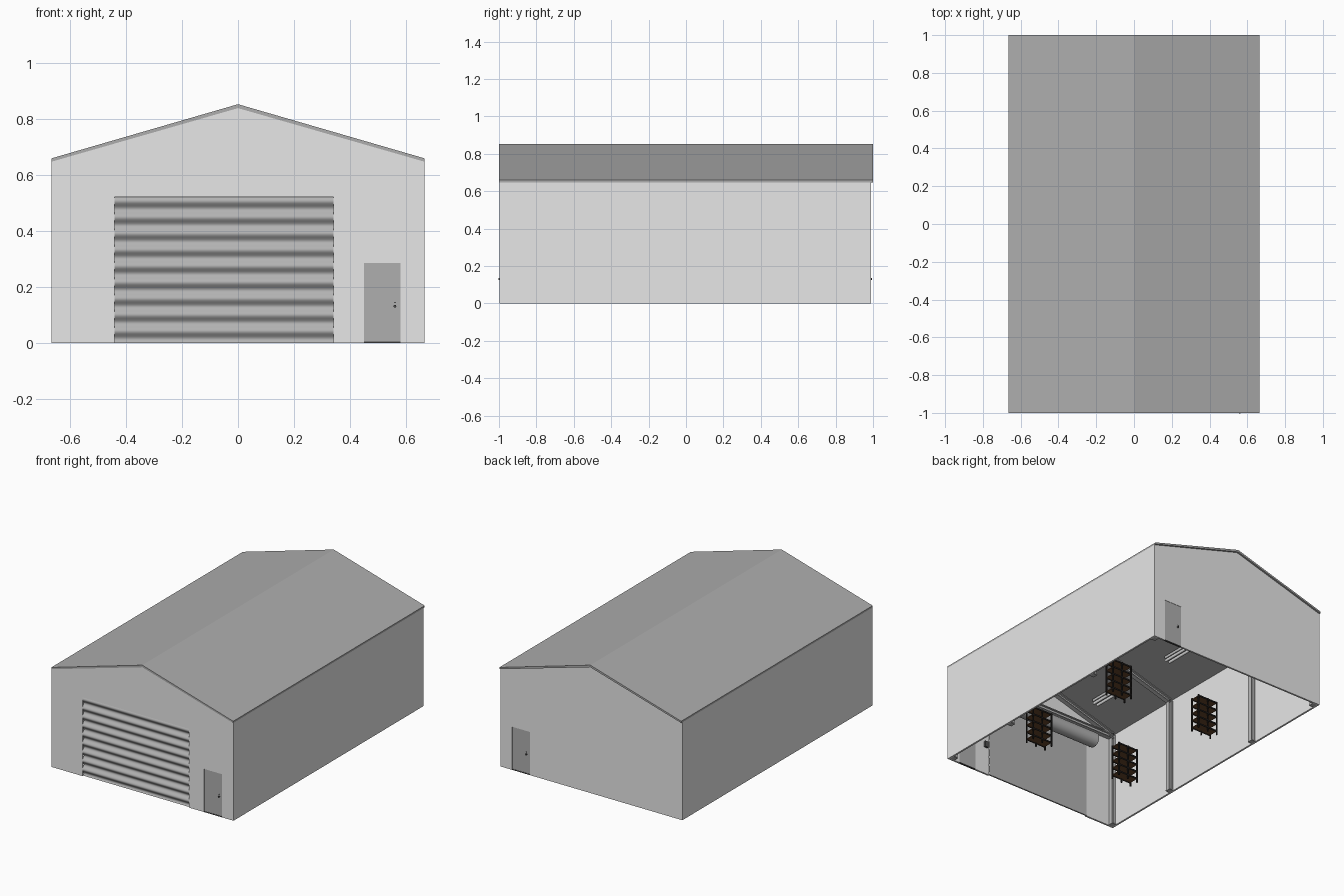
import bpy, bmesh, math
from mathutils import Vector

if "Cube" in bpy.data.objects:
    bpy.data.objects.remove(bpy.data.objects["Cube"])

def material(name, r, g, b):
    m = bpy.data.materials.new(name)
    m.diffuse_color = (r, g, b, 1)
    m.use_nodes = True
    m.node_tree.nodes["Principled BSDF"].inputs["Base Color"].default_value = m.diffuse_color
    return m

WALL = material("light grey wall", 0.8, 0.8, 0.8)
ROOF = material("mid grey roof", 0.42, 0.42, 0.42)
ROLL = material("grey roller door", 0.45, 0.45, 0.45)
DOOR = material("grey door", 0.43, 0.43, 0.43)
STEEL = material("steel grey", 0.5, 0.5, 0.5)
DARK = material("dark metal", 0.08, 0.08, 0.08)
POST = material("black post", 0.015, 0.013, 0.012)
BOARD = material("brown board", 0.13, 0.06, 0.025)
TUBE = material("white tube", 0.9, 0.9, 0.9)

def sweep(name, section, start, end, side, mat, smooth=False):
    """Extrude a closed 2D section from start to end; section u runs along side."""
    start, end, side = Vector(start), Vector(end), Vector(side)
    up = (end - start).normalized().cross(side)
    bm = bmesh.new()
    base = [bm.verts.new(start + side * u + up * v) for u, v in section]
    face = bm.faces.new(base)
    top = bmesh.ops.extrude_face_region(bm, geom=[face])["geom"]
    bmesh.ops.translate(bm, vec=end - start,
                        verts=[g for g in top if isinstance(g, bmesh.types.BMVert)])
    bmesh.ops.recalc_face_normals(bm, faces=bm.faces)
    me = bpy.data.meshes.new(name)
    bm.to_mesh(me)
    bm.free()
    me.materials.append(mat)
    ob = bpy.data.objects.new(name, me)
    bpy.context.collection.objects.link(ob)
    if smooth:
        bpy.context.view_layer.objects.active = ob
        bpy.ops.object.select_all(action='DESELECT')
        ob.select_set(True)
        bpy.ops.object.shade_smooth_by_angle(angle=math.radians(40))
    return ob

def prism_y(name, pts, y0, y1, mat):
    """Extrude an (x, z) outline along y."""
    # direction +y crossed with +x gives -z, so flip z
    return sweep(name, [(x, -z) for x, z in pts], (0, y0, 0), (0, y1, 0), (1, 0, 0), mat)

def box(name, x0, x1, y0, y1, z0, z1, mat):
    return prism_y(name, [(x0, z0), (x1, z0), (x1, z1), (x0, z1)], y0, y1, mat)

def circle(r, n):
    return [(r * math.cos(2 * math.pi * i / n), r * math.sin(2 * math.pi * i / n))
            for i in range(n)]

def i_section(w, h, t):
    a, b, c = w / 2, h / 2, t / 2
    return [(-a, -b), (a, -b), (a, -b + t), (c, -b + t), (c, b - t), (a, b - t),
            (a, b), (-a, b), (-a, b - t), (-c, b - t), (-c, -b + t), (-a, -b + t)]

W, EAVE, RIDGE, T = 0.665, 0.647, 0.838, 0.012
FRONT, BACK = -0.997, 0.988
GABLE = [(W, EAVE), (0, RIDGE), (-W, EAVE)]
DOOR_HOLE = [(0.45, 0), (0.45, 0.285), (0.58, 0.285), (0.58, 0)]
ROLL_HOLE = [(-0.44, 0), (-0.44, 0.52), (0.34, 0.52), (0.34, 0)]

# Shell: gable walls with door openings, side walls, folded roof
prism_y("front_wall", [(-W, 0)] + ROLL_HOLE + DOOR_HOLE + [(W, 0)] + GABLE,
        FRONT, FRONT + T, WALL)
prism_y("back_wall", [(-W, 0)] + DOOR_HOLE + [(W, 0)] + GABLE, BACK - T, BACK, WALL)
for s, n in ((-1, "left"), (1, "right")):
    x0, x1 = sorted((s * W, s * (W - T)))
    box(n + "_wall", x0, x1, FRONT + T, BACK - T, 0, EAVE, WALL)
prism_y("roof", GABLE + [(-W, EAVE + T), (0, RIDGE + 0.014), (W, EAVE + T)], -1, 1, ROOF)

# Roller door: corrugated sheet with a flat inner face
PITCH, STEPS = 0.058, 90
wave = []
for i in range(STEPS + 1):
    z = 0.52 * i / STEPS
    wave.append((-0.990 - 0.008 * math.sin(2 * math.pi * (z - 0.492) / PITCH), z))
profile = wave + [(-0.980, 0.52), (-0.980, 0)]
sweep("roller_door", profile, (-0.44, 0, 0), (0.34, 0, 0), (0, 1, 0), ROLL, True)

# Rolled-up drum, its brackets and the control box
sweep("door_drum", circle(0.048, 24), (-0.46, -0.93, 0.52), (0.36, -0.93, 0.52),
      (0, 1, 0), ROLL, True)
for x in (-0.467, 0.36):
    box("drum_bracket", x, x + 0.007, -0.985, -0.92, 0.50, 0.54, STEEL)
box("control_box", 0.355, 0.38, -0.985, -0.972, 0.185, 0.225, DARK)

# Personnel doors with sill, lock plate and lever on both faces
for label, ym, hx, d in (("front", FRONT + T / 2, 0.56, -1), ("back", BACK - T / 2, 0.475, 1)):
    box(label + "_door", 0.45, 0.58, ym - 0.004, ym + 0.004, 0.006, 0.285, DOOR)
    box(label + "_door_sill", 0.45, 0.58, ym - 0.006, ym + 0.006, 0, 0.006, DARK)
    for side in (-1, 1):
        face = ym + side * 0.004
        sweep(label + "_door_knob", circle(0.005, 12), (hx, face, 0.131),
              (hx, face + side * 0.008, 0.131), (1, 0, 0), DARK, True)
        ya, yb = sorted((face, face + side * 0.003))
        box(label + "_door_lock", hx - 0.003, hx + 0.003, ya, yb, 0.142, 0.147, DARK)

# Portal frames: columns, base plates and rafters
BEAM = i_section(0.03, 0.03, 0.005)
SLOPE = (RIDGE - EAVE) / W
XC = W - T - 0.016
for y in (-0.968, -0.42, 0.37, 0.958):
    for s in (-1, 1):
        top = EAVE + SLOPE * (W - XC) - 0.017
        sweep("column", BEAM, (s * XC, y, 0), (s * XC, y, top), (0, 1, 0), STEEL)
        box("base_plate", s * XC - 0.016, s * XC + 0.016, y - 0.018, y + 0.018, 0, 0.005, STEEL)
        sweep("rafter", BEAM, (s * XC, y, top), (0, y, RIDGE - 0.017), (0, 1, 0), STEEL)

# Horizontal tie beams against both gable walls
for y in (-0.968, 0.958):
    sweep("tie_beam", BEAM, (-XC, y, 0.625), (XC, y, 0.625), (0, 1, 0), STEEL)

# Twin-tube ceiling lights in every bay
for y in (-0.71, -0.02, 0.67):
    for s in (-1, 1):
        x = s * 0.38
        z = RIDGE - SLOPE * 0.38 - 0.022
        box("light_housing", x - 0.025, x + 0.025, y - 0.11, y + 0.11, z, z + 0.018, STEEL)
        for dx in (-0.015, 0.015):
            sweep("light_tube", circle(0.009, 12), (x + dx, y - 0.11, z - 0.009),
                  (x + dx, y + 0.11, z - 0.009), (1, 0, 0), TUBE, True)

# Storage racks: six posts and five boards each
for cx in (-0.345, 0.345):
    for cy in (-0.50, 0.265):
        for dx in (-0.073, 0, 0.073):
            for dy in (-0.031, 0.031):
                x, y = cx + dx, cy + dy
                box("rack_post", x - 0.004, x + 0.004, y - 0.004, y + 0.004, 0, 0.235, POST)
        for i in range(5):
            z = 0.025 + i * 0.05
            box("rack_board", cx - 0.073, cx + 0.073, cy - 0.033, cy + 0.033, z, z + 0.005, BOARD)
            for dy in (-0.034, 0.034):
                box("rack_rail", cx - 0.075, cx + 0.075, cy + dy - 0.002, cy + dy + 0.002,
                    z - 0.004, z + 0.006, POST)
